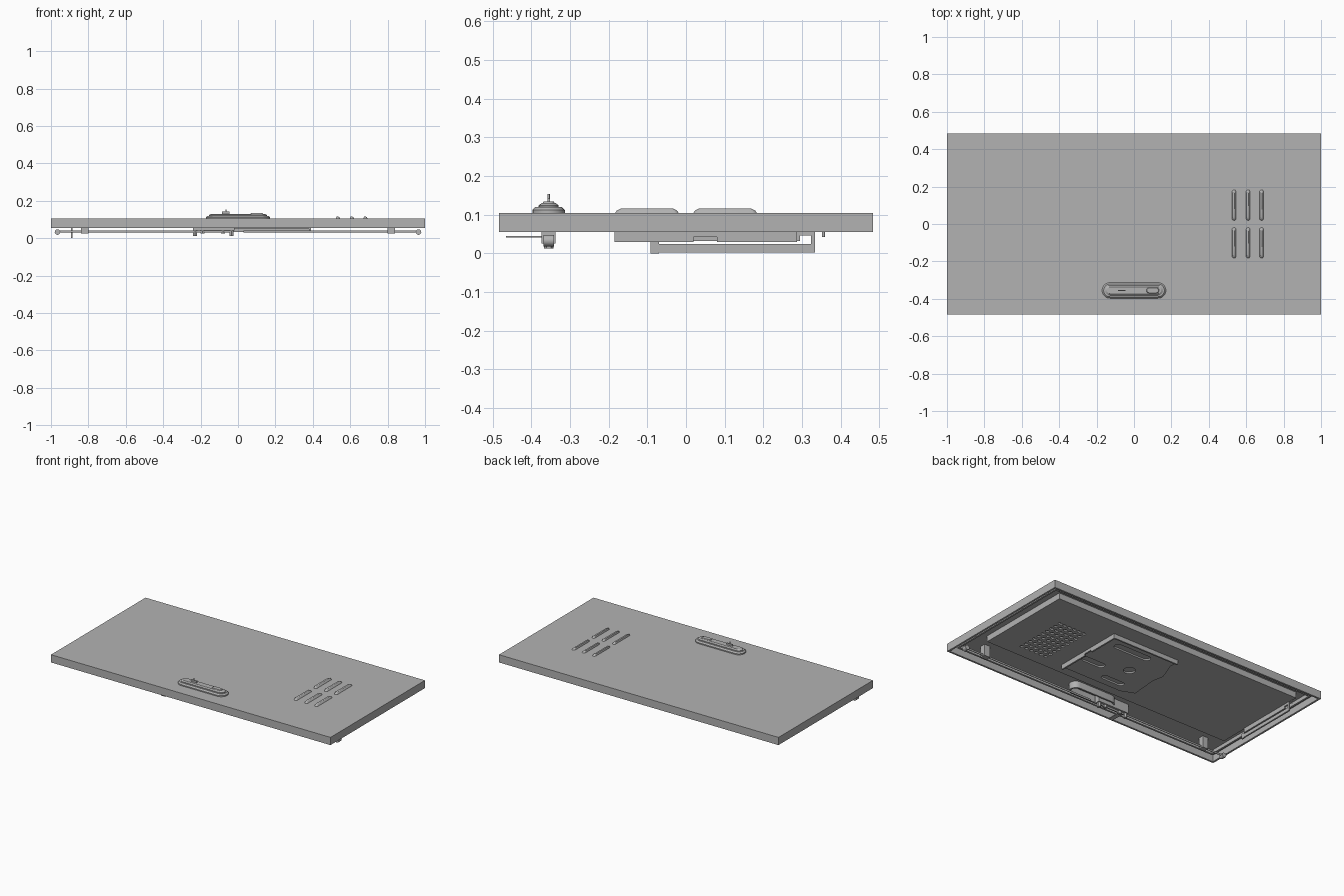
import bpy, bmesh, math
from mathutils import Vector

cube = bpy.data.objects.get("Cube")
if cube:
    bpy.data.objects.remove(cube, do_unlink=True)

grey = bpy.data.materials.new("plain grey metal")
grey.use_nodes = True
GREY = (0.45, 0.45, 0.45, 1)
grey.diffuse_color = GREY
grey.node_tree.nodes["Principled BSDF"].inputs["Base Color"].default_value = GREY


def finish(name, bm):
    bmesh.ops.recalc_face_normals(bm, faces=bm.faces)
    mesh = bpy.data.meshes.new(name)
    bm.to_mesh(mesh)
    bm.free()
    mesh.materials.append(grey)
    ob = bpy.data.objects.new(name, mesh)
    bpy.context.collection.objects.link(ob)
    return ob


def add_loft(bm, rings, closed=False):
    """Skin a list of (outline, z) rings, capping or joining the ends."""
    loops = [[bm.verts.new((x, y, z)) for x, y in pts] for pts, z in rings]
    pairs = list(zip(loops, loops[1:]))
    if closed:
        pairs.append((loops[-1], loops[0]))
    else:
        bm.faces.new(loops[0])
        bm.faces.new(loops[-1])
    n = len(loops[0])
    for a, b in pairs:
        for i in range(n):
            j = (i + 1) % n
            bm.faces.new((a[i], a[j], b[j], b[i]))


def loft(name, rings, closed=False):
    bm = bmesh.new()
    add_loft(bm, rings, closed)
    return finish(name, bm)


def rect(x0, x1, y0, y1):
    return [(x0, y0), (x1, y0), (x1, y1), (x0, y1)]


def box(name, x0, x1, y0, y1, z0, z1):
    return loft(name, [(rect(x0, x1, y0, y1), z0), (rect(x0, x1, y0, y1), z1)])


def stadium(cx, cy, length, r, along_y=False, seg=10):
    """Rounded slot outline; length is the overall length."""
    pts = []
    h = length / 2 - r
    for side in (1, -1):
        for i in range(seg + 1):
            a = math.pi * (i / seg - 0.5)
            u, v = side * (h + r * math.cos(a)), side * r * math.sin(a)
            pts.append((cx - v, cy + u) if along_y else (cx + u, cy + v))
    return pts


def cylinder(name, start, end, r, seg=16):
    a, b = Vector(start), Vector(end)
    bm = bmesh.new()
    bmesh.ops.create_cone(bm, cap_ends=True, segments=seg, radius1=r, radius2=r,
                          depth=(b - a).length)
    turn = Vector((0, 0, 1)).rotation_difference(b - a).to_matrix()
    for v in bm.verts:
        v.co = turn @ v.co + (a + b) / 2
    return finish(name, bm)


def cut(ob, outlines, z0, z1):
    """Cut upright holes through an object and drop the cutter."""
    bm = bmesh.new()
    for o in outlines:
        add_loft(bm, [(o, z0), (o, z1)])
    cutter = finish("hole_cutter", bm)
    cutter.hide_render = True
    mod = ob.modifiers.new("holes", "BOOLEAN")
    mod.operation, mod.object, mod.solver = "DIFFERENCE", cutter, "EXACT"
    deps = bpy.context.evaluated_depsgraph_get()
    mesh = bpy.data.meshes.new_from_object(ob.evaluated_get(deps))
    ob.modifiers.clear()
    ob.data = mesh
    bpy.data.objects.remove(cutter, do_unlink=True)


W, D = 1.0, 0.483
FLOOR = 0.098


def inset(d):
    return rect(-W + d, W - d, -D + d, D - d)


# Door skin: a shallow tray open underneath
loft("door_skin", [(inset(0.012), FLOOR), (inset(0.012), 0.055),
                   (inset(0), 0.055), (inset(0), 0.105)])

# Sealing strip running round the inside
loft("sealing_strip", [(inset(0.04), FLOOR), (inset(0.04), 0.075),
                       (inset(0.052), 0.075), (inset(0.052), FLOOR)], closed=True)

# Inner stiffening panel with a perforated vent field
panel = box("inner_panel", -0.89, 0.89, -0.255, 0.392, 0.06, FLOOR)
cut(panel, [stadium(0.52 + 0.036 * i, -0.17 + 0.038 * j, 0.026, 0.009, seg=4)
            for i in range(6) for j in range(10)], 0.05, 0.07)

# Mounting plate with slots and a round hole
plate_outline = [(0.39, -0.185), (0.39, 0.287), (-0.09, 0.287), (-0.09, 0.22),
                 (-0.135, 0.1), (-0.12, 0.03), (-0.135, -0.15), (-0.05, -0.185)]
plate = loft("mounting_plate", [(plate_outline, 0.05), (plate_outline, 0.061)])
cut(plate, [stadium(0.18, 0.2, 0.26, 0.025), stadium(0.28, -0.03, 0.16, 0.025),
            stadium(0.06, 0.03, 0.07, 0.0349), stadium(0.06, -0.12, 0.16, 0.02)],
    0.04, 0.07)
box("plate_back_flange", -0.09, 0.39, 0.277, 0.287, 0.032, 0.055)
for y0, y1, z0 in ((-0.185, 0.02, 0.03), (0.02, 0.08, 0.042), (0.08, 0.287, 0.03)):
    box("plate_side_flange", 0.38, 0.39, y0, y1, z0, 0.055)

# Louvres: leaning raised hoods in two rows of three
for x in (0.535, 0.61, 0.682):
    for y in (0.101, -0.101):
        loft("louvre", [(stadium(x, y, 0.165, 0.011, True), 0.104),
                        (stadium(x - 0.001, y, 0.155, 0.009, True), 0.111),
                        (stadium(x - 0.003, y, 0.135, 0.005, True), 0.116)])

# Swing handle on its stepped escutcheon
HY = -0.355
loft("handle_escutcheon", [(stadium(0, HY, 0.342, 0.042), 0.104),
                           (stadium(0, HY, 0.342, 0.042), 0.112),
                           (stadium(0, HY, 0.325, 0.034), 0.12)])
loft("handle_grip", [(stadium(0, HY, 0.31, 0.026), 0.119),
                     (stadium(0, HY, 0.31, 0.026), 0.124),
                     (stadium(0, HY, 0.29, 0.018), 0.13)])
loft("thumb_pad", [(stadium(0.1, HY, 0.07, 0.016), 0.129),
                   (stadium(0.1, HY, 0.062, 0.013), 0.134)])
box("key_bow", -0.085, -0.045, HY - 0.003, HY + 0.003, 0.128, 0.142)
cylinder("key_stem", (-0.065, HY, 0.128), (-0.065, HY, 0.154), 0.003)

# Handle cup behind the skin
loft("handle_cup", [(stadium(0.02, HY, 0.32, 0.04), FLOOR),
                    (stadium(0.02, HY, 0.32, 0.04), 0.055),
                    (stadium(0.02, HY, 0.3, 0.03), 0.055),
                    (stadium(0.02, HY, 0.3, 0.03), FLOOR)], closed=True)

# Lock gearbox, cam and latch tongue
box("lock_body", -0.24, -0.02, HY - 0.018, HY + 0.018, 0.04, FLOOR)
for x in (-0.23, -0.19, -0.08, -0.035):
    cylinder("lock_bolt", (x, HY, 0.013 if x in (-0.23, -0.035) else 0.025),
             (x, HY, 0.045), 0.012, 6)
box("latch_tongue", -0.225, -0.195, -0.465, HY, 0.041, 0.045)

# Locking rods, guides and end rollers on both sides
for s in (1, -1):
    cylinder("locking_rod", (s * 0.03, HY, 0.036), (s * 0.96, HY, 0.036), 0.006)
    cylinder("rod_roller", (s * 0.965, HY - 0.014, 0.033),
             (s * 0.965, HY + 0.014, 0.033), 0.015)
    xs = sorted((s * 0.8, s * 0.84))
    box("rod_guide", *xs, HY - 0.018, HY + 0.018, 0.025, FLOOR)

# Door stay: an upright slotted strip with a pivot pin
SX0, SX1 = -0.894, -0.884
box("stay_lower_rail", SX0, SX1, -0.092, 0.333, 0.002, 0.024)
box("stay_upper_rail", SX0, SX1, -0.07, 0.295, 0.032, 0.065)
box("stay_end", SX0, SX1, 0.323, 0.333, 0.024, 0.065)
box("stay_end_cap", SX0, SX1, 0.295, 0.333, 0.046, 0.065)
box("stay_front_tab", SX0, SX1, -0.092, -0.07, 0.0, 0.032)
cylinder("stay_pin", (-0.89, 0.355, 0.042), (-0.89, 0.355, FLOOR), 0.004)

# Smooth the rounded parts while keeping edges crisp
bpy.ops.object.select_all(action="DESELECT")
for ob in bpy.context.collection.objects:
    if ob.type == "MESH" and ob.name.split(".")[0] in {
            "locking_rod", "rod_roller", "key_stem", "handle_cup", "stay_pin",
            "handle_escutcheon", "handle_grip", "louvre"}:
        ob.select_set(True)
        bpy.context.view_layer.objects.active = ob
bpy.ops.object.shade_smooth_by_angle()
